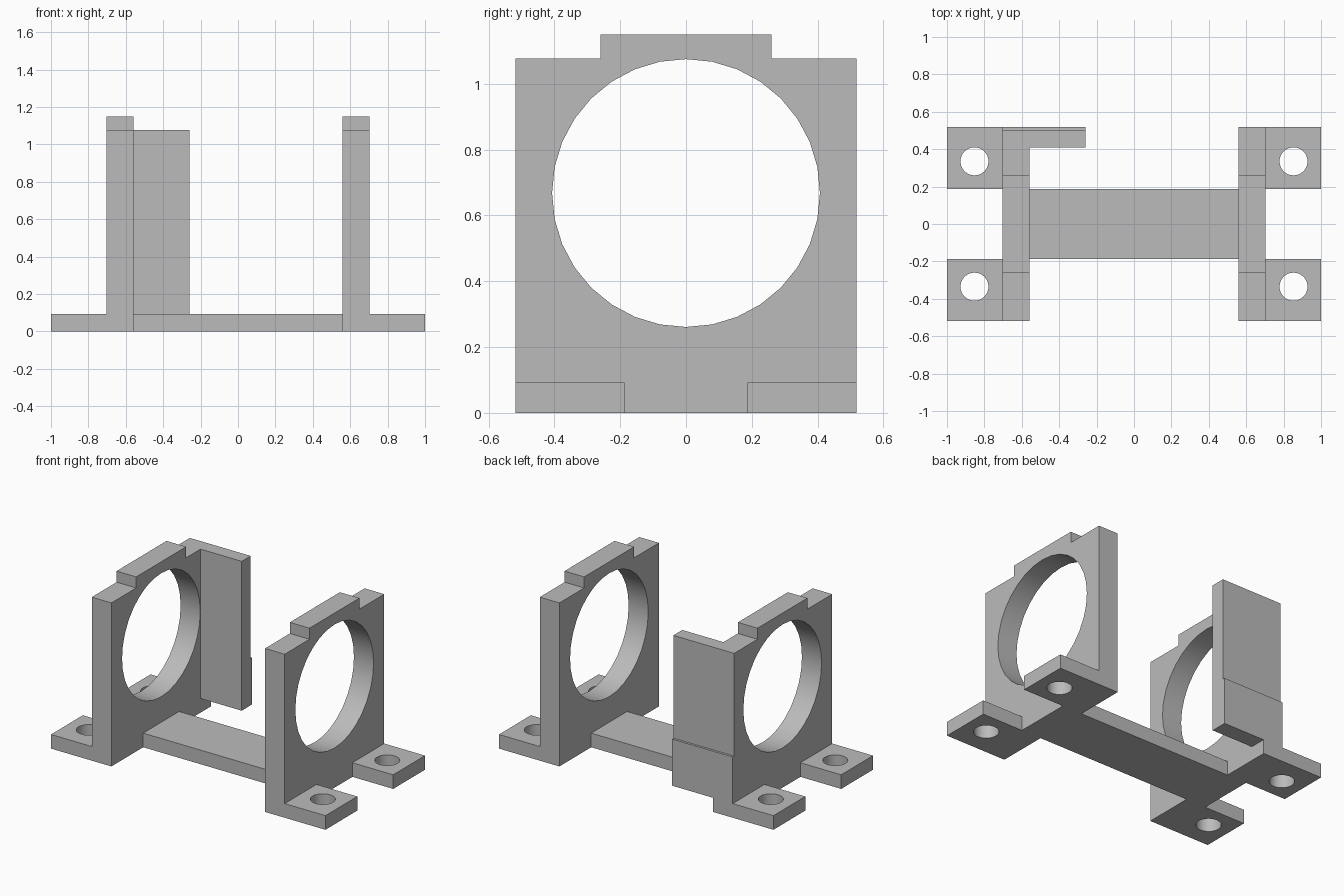
import bpy
import bmesh
from math import cos, sin, pi, radians
from mathutils import Matrix

if "Cube" in bpy.data.objects:
    bpy.data.objects.remove(bpy.data.objects["Cube"], do_unlink=True)

GREY = (0.5, 0.5, 0.5, 1)
grey = bpy.data.materials.new("plain grey")
grey.use_nodes = True
grey.diffuse_color = GREY
grey.node_tree.nodes["Principled BSDF"].inputs["Base Color"].default_value = GREY

# Maps a profile drawn in (y, z) so that it is extruded along x
ALONG_X = Matrix(((0, 0, 1, 0), (1, 0, 0, 0), (0, 1, 0, 0), (0, 0, 0, 1)))
ALONG_Z = Matrix.Identity(4)


def circle(u, v, radius, sides):
    return [(u + radius * cos(2 * pi * i / sides), v + radius * sin(2 * pi * i / sides))
            for i in range(sides)]


def rect(u0, u1, v0, v1):
    return [(u0, v0), (u1, v0), (u1, v1), (u0, v1)]


def extrude(name, loops, start, end, axes):
    """Fill closed loops (outline first, then holes) and extrude from start to end."""
    curve = bpy.data.curves.new(name, "CURVE")
    curve.dimensions = "2D"
    curve.fill_mode = "BOTH"
    curve.extrude = (end - start) / 2
    for loop in loops:
        spline = curve.splines.new("POLY")
        spline.points.add(len(loop) - 1)
        for point, (u, v) in zip(spline.points, loop):
            point.co = (u, v, 0, 1)
        spline.use_cyclic_u = True
    obj = bpy.data.objects.new(name, curve)
    bpy.context.collection.objects.link(obj)
    bpy.ops.object.select_all(action="DESELECT")
    obj.select_set(True)
    bpy.context.view_layer.objects.active = obj
    bpy.ops.object.convert(target="MESH")
    obj = bpy.context.object
    bm = bmesh.new()
    bm.from_mesh(obj.data)
    bm.transform(axes @ Matrix.Translation((0, 0, (start + end) / 2)))
    bmesh.ops.remove_doubles(bm, verts=bm.verts, dist=0.0005)
    bmesh.ops.recalc_face_normals(bm, faces=bm.faces)
    bm.to_mesh(obj.data)
    bm.free()
    obj.data.materials.clear()
    obj.data.materials.append(grey)
    bpy.ops.object.shade_smooth_by_angle(angle=radians(30))
    return obj


INNER, OUTER = 0.56, 0.703     # ring plate faces in x
HALF = 0.518                   # half depth of the plates
BASE = 0.093                   # thickness of beam and feet
TOP, TAB_TOP, TAB = 1.077, 1.15, 0.26
BEAM = 0.187
STEP_Z, STEP_Y = 0.40, 0.503   # shallow recess on the back of the right plate and panel

# Upright ring plates with a raised tab on top
shoulder = [(TAB, TOP), (TAB, TAB_TOP), (-TAB, TAB_TOP), (-TAB, TOP), (-HALF, TOP)]
bore = circle(0, 0.668, 0.407, 32)
plain_back = [(-HALF, 0), (HALF, 0), (HALF, TOP)]
stepped_back = [(-HALF, 0), (HALF, 0), (HALF, STEP_Z), (STEP_Y, STEP_Z), (STEP_Y, TOP)]
extrude("left_ring_plate", [plain_back + shoulder, bore], INNER, OUTER, ALONG_X)
extrude("right_ring_plate", [stepped_back + shoulder, bore], -OUTER, -INNER, ALONG_X)

# Side panel attached to the right plate, with the same recess
panel = [(0.41, BASE), (HALF, BASE), (HALF, STEP_Z), (STEP_Y, STEP_Z), (STEP_Y, TOP), (0.41, TOP)]
extrude("back_panel", [panel], -INNER, -0.26, ALONG_X)

# Beam joining the plates
extrude("base_beam", [rect(-INNER, INNER, -BEAM, BEAM)], 0, BASE, ALONG_Z)

# Four mounting feet with screw holes
for side, sx in (("left", 1), ("right", -1)):
    for end, sy in (("front", -1), ("back", 1)):
        xs = sorted((sx * OUTER, sx * 1.0))
        ys = sorted((sy * BEAM, sy * HALF))
        hole = circle(sx * 0.853, sy * 0.335, 0.075, 32)
        extrude(f"{end}_{side}_foot", [rect(*xs, *ys), hole], 0, BASE, ALONG_Z)
